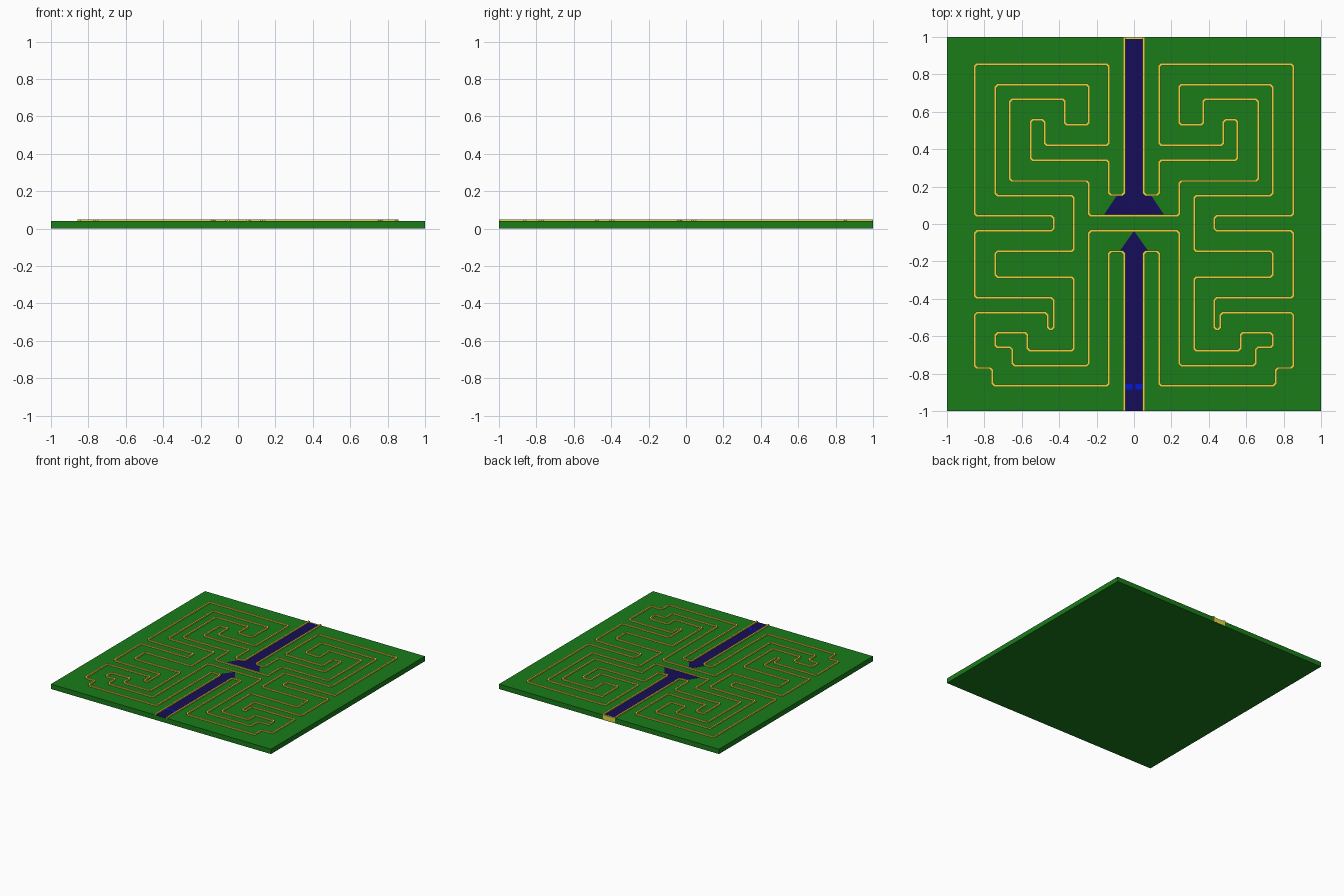
import bpy, bmesh
from mathutils import Vector

if "Cube" in bpy.data.objects:
    bpy.data.objects.remove(bpy.data.objects["Cube"])


def material(name, rgb):
    m = bpy.data.materials.new(name)
    m.diffuse_color = (*rgb, 1)
    m.use_nodes = True
    m.node_tree.nodes["Principled BSDF"].inputs["Base Color"].default_value = m.diffuse_color
    return m


GREEN = material("green", (0.01, 0.2, 0.01))
GOLD = material("gold", (0.8, 0.68, 0.05))
NAVY = material("navy", (0.008, 0.004, 0.1))
BLUE = material("blue", (0.0, 0.01, 0.65))


def add_object(name, bm, mat):
    bmesh.ops.recalc_face_normals(bm, faces=bm.faces)
    me = bpy.data.meshes.new(name)
    bm.to_mesh(me)
    bm.free()
    me.materials.append(mat)
    ob = bpy.data.objects.new(name, me)
    bpy.context.collection.objects.link(ob)
    return ob


def prism(name, pts, z0, z1, mat):
    bm = bmesh.new()
    lo = [bm.verts.new((x, y, z0)) for x, y in pts]
    hi = [bm.verts.new((x, y, z1)) for x, y in pts]
    bm.faces.new(lo)
    bm.faces.new(hi)
    for i in range(len(pts)):
        j = (i + 1) % len(pts)
        bm.faces.new((lo[i], lo[j], hi[j], hi[i]))
    return add_object(name, bm, mat)


def rect(name, x0, x1, y0, y1, z0, z1, mat):
    return prism(name, [(x0, y0), (x1, y0), (x1, y1), (x0, y1)], z0, z1, mat)


def wall(name, pts, closed=False, half=0.0065, z0=0.036, z1=0.05, cut=0.012):
    """Sweep a rectangular rim along a path whose corners are clipped."""
    pts = [Vector(p) for p in pts]
    n = len(pts)
    path = []
    for i, p in enumerate(pts):
        if not closed and i in (0, n - 1):
            path.append(p)
            continue
        for q in (pts[i - 1], pts[(i + 1) % n]):
            path.append(p + (q - p).normalized() * cut)
    n = len(path)
    bm = bmesh.new()
    rings = []
    for i, p in enumerate(path):
        a = (p - path[i - 1]).normalized() if closed or i > 0 else None
        b = (path[(i + 1) % n] - p).normalized() if closed or i < n - 1 else None
        a, b = a or b, b or a
        na, nb = Vector((-a.y, a.x)), Vector((-b.y, b.x))
        m = (na + nb).normalized()
        off = m * (half / m.dot(na))
        rings.append([bm.verts.new((*(p + off * s), z))
                      for s, z in ((1, z0), (1, z1), (-1, z1), (-1, z0))])
    for i in range(n if closed else n - 1):
        r, s = rings[i], rings[(i + 1) % n]
        for k in range(4):
            bm.faces.new((r[k], r[(k + 1) % 4], s[(k + 1) % 4], s[k]))
    if not closed:
        bm.faces.new(rings[0])
        bm.faces.new(rings[-1])
    return add_object(name, bm, GOLD)


# Base board
rect("board", -1, 1, -1, 1, 0, 0.04, GREEN)

# Outer rim of the maze, right half then mirrored
outer = [(.053, 1), (.053, .155), (.134, .155), (.134, .34), (.553, .34), (.553, .557),
         (.478, .557), (.478, .42), (.134, .42), (.134, .854), (.852, .854), (.852, .043),
         (.43, .043), (.43, -.037), (.852, -.037), (.852, -.395), (.43, -.395),
         (.43, -.564), (.462, -.564), (.462, -.475), (.852, -.475), (.852, -.77),
         (.757, -.77), (.757, -.864), (.134, -.864), (.134, -.147), (.053, -.147), (.053, -1)]
for side, s in (("right", 1), ("left", -1)):
    wall("outer_rim_" + side, [(s * x, y) for x, y in outer])

# Inner rim, one closed symmetric loop
inner = [(.241, .043), (.241, .23), (.664, .23), (.664, .667), (.37, .667), (.37, .53),
         (.241, .53), (.241, .745), (.741, .745), (.741, .152), (.321, .152), (.321, -.145),
         (.741, -.145), (.741, -.285), (.321, -.285), (.321, -.677), (.57, -.677),
         (.57, -.582), (.741, -.582), (.741, -.66), (.65, -.66), (.65, -.757),
         (.241, -.757), (.241, -.037)]
wall("inner_rim", inner + [(-x, y) for x, y in reversed(inner)], closed=True)

# Dark lanes entering from back and front, flaring at the middle
prism("back_lane", [(-.053, 1), (-.053, .155), (-.09, .155), (-.165, .043), (.165, .043),
                    (.09, .155), (.053, .155), (.053, 1)], 0.039, 0.0408, NAVY)
prism("front_lane", [(-.053, -1), (-.053, -.147), (-.078, -.147), (0, -.037),
                     (.078, -.147), (.053, -.147), (.053, -1)], 0.039, 0.0408, NAVY)

# Start marker and gold plate closing the back lane
for side, s in (("right", 1), ("left", -1)):
    x0, x1 = sorted((s * .008, s * .045))
    rect("start_marker_" + side, x0, x1, -.885, -.855, 0.04, 0.0415, BLUE)
rect("back_end_plate", -.055, .055, .99, 1.0005, 0.004, 0.0415, GOLD)
